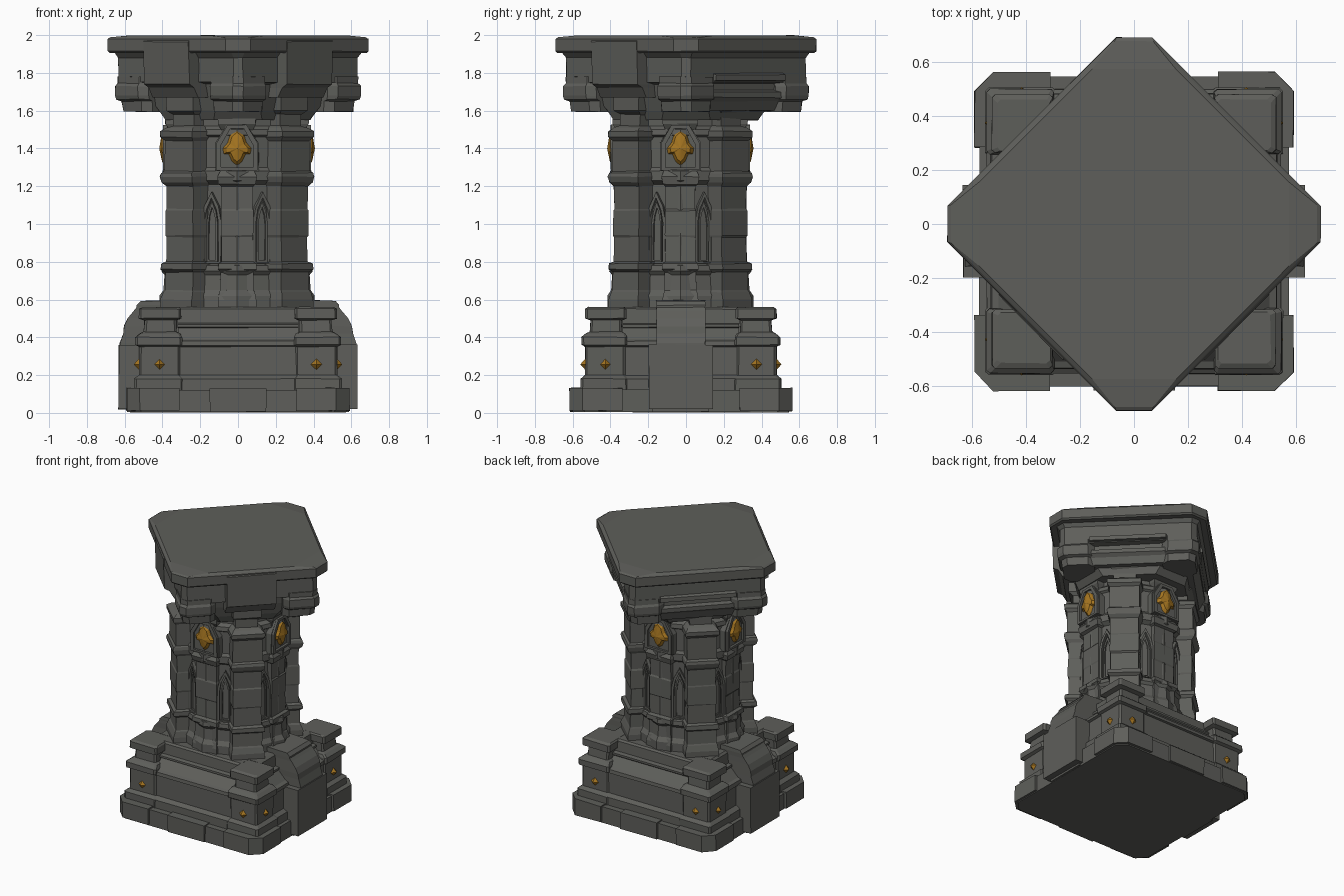
import bpy, bmesh, random
from math import radians
from mathutils import Matrix, Vector

if "Cube" in bpy.data.objects:
    bpy.data.objects.remove(bpy.data.objects["Cube"])

random.seed(4)


def material(name, rgb):
    m = bpy.data.materials.new(name)
    m.diffuse_color = (*rgb, 1)
    m.use_nodes = True
    m.node_tree.nodes["Principled BSDF"].inputs["Base Color"].default_value = m.diffuse_color
    return m


STONE = material("dark_stone", (0.112, 0.113, 0.103))
GOLD = material("aged_gold", (0.38, 0.18, 0.015))
LOW = Matrix.Translation((0, -0.027, 0))                    # centre of the base
PED = LOW @ Matrix.Diagonal((1, .965, 1, 1))                # pedestals, slightly shallower
SHAFT = Matrix.Translation((-.005, -0.03, 0)) @ Matrix.Diagonal((1, .94, 1, 1))


def turns(start, step, centre):
    return [centre @ Matrix.Rotation(radians(a), 4, 'Z') for a in range(0, 360, step)] if start == 0 else \
        [centre @ Matrix.Rotation(radians(start + a), 4, 'Z') for a in range(0, 360, step)]


QUARTERS = turns(0, 90, LOW)
PEDESTALS = turns(0, 90, PED)
AXES = turns(0, 90, SHAFT)
DIAGONALS = turns(45, 90, SHAFT)


def rect(x0, x1, y0, y1, z, c=0.0):
    """Rectangle ring with chamfered corners."""
    if c == 0:
        return [(x0, y0, z), (x1, y0, z), (x1, y1, z), (x0, y1, z)]
    return [(x0 + c, y0, z), (x1 - c, y0, z), (x1, y0 + c, z), (x1, y1 - c, z),
            (x1 - c, y1, z), (x0 + c, y1, z), (x0, y1 - c, z), (x0, y0 + c, z)]


def square(h, z, c=0.0):
    return rect(-h, h, -h, h, z, c)


def loft(bm, rings, m, caps=True, jit=0.002):
    """Skin matching rings, with slight hand-hewn unevenness."""
    loops = [[bm.verts.new(m @ (Vector(p) + Vector([random.uniform(-jit, jit) for _ in "xyz"])))
              for p in r] for r in rings]
    n = len(rings[0])
    for a, b in zip(loops, loops[1:]):
        for i in range(n):
            bm.faces.new((a[i], a[(i + 1) % n], b[(i + 1) % n], b[i]))
    if caps:
        bm.faces.new(loops[0][::-1])
        bm.faces.new(loops[-1])


def box(bm, x0, x1, y0, y1, z0, z1, m, c=0.0):
    loft(bm, [rect(x0, x1, y0, y1, z0, c), rect(x0, x1, y0, y1, z1, c)], m)


def arch(w, z0, zs, z1, y, flat=0.0):
    """Pointed or flat-topped arch outline facing -y."""
    h = z1 - zs
    if flat:
        return [(-w, y, z0), (w, y, z0), (w, y, zs), (flat, y, z1), (-flat, y, z1), (-w, y, zs)]
    return [(-w, y, z0), (w, y, z0), (w, y, zs), (w * .72, y, zs + h * .5), (0, y, z1),
            (-w * .72, y, zs + h * .5), (-w, y, zs)]


def part(name, mat, build, mats):
    bm = bmesh.new()
    for m in mats:
        build(bm, m)
    bmesh.ops.recalc_face_normals(bm, faces=bm.faces)
    me = bpy.data.meshes.new(name)
    bm.to_mesh(me)
    bm.free()
    me.materials.append(mat)
    ob = bpy.data.objects.new(name, me)
    bpy.context.collection.objects.link(ob)


# --- Base -------------------------------------------------------------
def plinth_core(bm, m):
    box(bm, -.572, .572, -.572, .572, .004, .122, m, .06)


def plinth_stones(bm, m):
    loft(bm, [[(.31, -.59, z), (.52, -.59, z), (.59, -.52, z), (.59, -.31, z), (.31, -.31, z)]
              for z in (.012, .132)], m)
    box(bm, -.15, .15, -.588, -.4, .006, .13, m)


def pedestal(bm, m):
    # (z, outer distance, inner distance)
    prof = [(.12, .55, .29), (.18, .55, .29), (.20, .525, .305), (.35, .525, .305), (.36, .545, .295),
            (.40, .545, .295), (.42, .52, .305), (.43, .50, .325), (.49, .495, .325),
            (.50, .525, .30), (.55, .525, .30), (.56, .505, .31)]
    loft(bm, [rect(i, o, -o, -i, z, .012) for z, o, i in prof], m)


def wall(bm, m):
    prof = [(.10, .545), (.18, .545), (.20, .515), (.35, .515), (.355, .53), (.38, .525),
            (.39, .50), (.45, .44), (.455, .45), (.47, .45), (.475, .42), (.55, .415), (.56, .40)]
    loft(bm, [rect(-.32, .32, -d, 0, z) for z, d in prof], m)


part("plinth_core", STONE, plinth_core, [LOW])
part("plinth_stones", STONE, plinth_stones, QUARTERS)
part("corner_pedestals", STONE, pedestal, PEDESTALS)
part("base_walls", STONE, wall, PEDESTALS)


def buttress(bm, m):
    box(bm, -.17, .17, -.632, -.2, .02, .36, m)
    prof = [(.30, .628), (.37, .625), (.42, .608), (.46, .603), (.50, .585), (.54, .55),
            (.56, .535), (.57, .535), (.592, .515), (.597, .38)]
    loft(bm, [rect(-.13, .13, -d, -.2, z) for z, d in prof], m)


part("side_buttresses", STONE, buttress, [QUARTERS[1], QUARTERS[3]])


# --- Shaft ------------------------------------------------------------
def core(bm, m):
    prof = [(.5, .38), (.62, .38), (.65, .36), (.73, .355), (.75, .37), (.78, .365), (.79, .335),
            (1.21, .335), (1.23, .365), (1.28, .365), (1.30, .35), (1.46, .35), (1.47, .365),
            (1.50, .36), (1.52, .335), (1.65, .335)]
    loft(bm, [square(a, z, a * .5858) for z, a in prof], m, jit=0)


part("shaft_core", STONE, core, turns(22.5, 360, SHAFT))

# (z, offset) moulding shared by all piers
LOWER = [(.52, .025), (.60, .025), (.64, .012), (.65, .006), (.745, .004), (.76, .025), (.79, .022),
         (.80, 0), (.93, -.003), (.94, .003), (1.07, .002), (1.08, -.003), (1.20, 0)]
UPPER = [(1.22, .02), (1.25, .028), (1.27, .022), (1.28, .008), (1.44, .006), (1.46, .026),
         (1.49, .026), (1.51, 0), (1.52, -.03), (1.58, -.03), (1.60, .0), (1.75, .0)]
AXIS_TOP = [(1.21, .02), (1.25, .03), (1.28, .01), (1.50, .0), (1.53, .02), (1.57, .02),
            (1.58, .0), (1.62, .03), (1.70, .05)]


def pier(r, w, prof):
    def build(bm, m):
        loft(bm, [rect(-w - o * .7, w + o * .7, -r - o, -.2, z) for z, o in prof], m)
    return build


part("diagonal_piers", STONE, pier(.43, .10, LOWER + UPPER), DIAGONALS)
part("axis_piers", STONE, pier(.36, .085, LOWER + AXIS_TOP), AXES)


def frame(bm, m, o, i, y_back, y_front, fo=0.0, fi=0.0):
    loft(bm, [arch(*o, y_back, fo), arch(*o, y_front, fo), arch(*i, y_front, fi),
              arch(*i, y_back, fi)], m, caps=False, jit=.001)


def lancet(bm, m):
    frame(bm, m, (.056, .79, 1.02, 1.17), (.040, .80, 1.01, 1.14), -.32, -.358)
    frame(bm, m, (.030, .80, 1.01, 1.12), (.020, .81, 1.00, 1.09), -.32, -.346)


part("lancet_frames", STONE, lancet, turns(22.5, 45, SHAFT))


def plaque(bm, m):
    shape = (.115, 1.28, 1.43, 1.53)
    loft(bm, [arch(*shape, -.25, .05), arch(*shape, -.375, .05)], m)
    frame(bm, m, (.108, 1.285, 1.43, 1.525), (.084, 1.30, 1.42, 1.505), -.36, -.392, .05, .035)


part("gem_plaques", STONE, plaque, AXES)


# --- Gold ornaments ---------------------------------------------------
def gem(bm, m):
    half = [(0, 1.505), (.036, 1.475), (.050, 1.43), (.076, 1.40), (.070, 1.372),
            (.045, 1.37), (.026, 1.33), (0, 1.31)]
    outline = half + [(-x, z) for x, z in half[-2:0:-1]]
    rim = [bm.verts.new(m @ Vector((x, -.375, z))) for x, z in outline]
    inner = [bm.verts.new(m @ Vector((x * .75, -.397, 1.41 + (z - 1.41) * .8))) for x, z in outline]
    tip = bm.verts.new(m @ Vector((0, -.412, 1.40)))
    for i in range(len(rim)):
        k = (i + 1) % len(rim)
        bm.faces.new((rim[i], rim[k], inner[k], inner[i]))
        bm.faces.new((inner[i], inner[k], tip))
    bm.faces.new(rim[::-1])


def studs(bm, m):
    for x in (-.415, .415):
        c = Vector((x, -.522, .257))
        rim = [bm.verts.new(m @ (c + Vector(d))) for d in
               ((.032, 0, 0), (0, 0, .032), (-.032, 0, 0), (0, 0, -.032))]
        tip = bm.verts.new(m @ (c + Vector((0, -.03, 0))))
        for i in range(4):
            bm.faces.new((rim[i], rim[(i + 1) % 4], tip))
        bm.faces.new(rim[::-1])


part("gold_gems", GOLD, gem, AXES)
part("gold_studs", GOLD, studs, PEDESTALS)

# --- Capital, turned 45 degrees ---------------------------------------
CAP = turns(45, 90, Matrix())


def slab(bm, m):
    prof = [(1.905, .525, .09), (1.915, .535, .094), (1.980, .535, .094), (1.988, .528, .10),
            (1.999, .515, .22)]
    loft(bm, [square(h, z, c) for z, h, c in prof], m, jit=.001)


def body(bm, m):
    prof = [(1.55, .36, .18), (1.60, .38, .17), (1.68, .40, .12), (1.74, .41, .05), (1.75, .465, .035),
            (1.88, .465, .035), (1.91, .49, .05)]
    loft(bm, [square(h, z, c) for z, h, c in prof], m)


def corner(bm, m):
    prof = [(1.595, .45), (1.65, .455), (1.66, .475), (1.68, .48), (1.73, .48), (1.745, .47), (1.78, .47)]
    loft(bm, [rect(.23, h, -h, -.23, z, .04) for z, h in prof], m)


def front_block(bm, m):
    prof = [(1.67, .47), (1.72, .50), (1.74, .535), (1.965, .54), (1.975, .53)]
    loft(bm, [rect(-.17, .17, -d, -.3, z) for z, d in prof], m)


def back_moulding(bm, m):
    prof = [(1.60, .42), (1.65, .44), (1.67, .46), (1.70, .46), (1.71, .43), (1.75, .43),
            (1.76, .485), (1.79, .485), (1.80, .46)]
    loft(bm, [rect(-.26, .26, -d, -.2, z) for z, d in prof], m)


part("top_slab", STONE, slab, CAP[:1])
part("capital_body", STONE, body, CAP[:1])
part("capital_corners", STONE, corner, CAP)
part("capital_front_blocks", STONE, front_block, [CAP[0], CAP[3]])
part("capital_back_mouldings", STONE, back_moulding, [CAP[1], CAP[2]])
